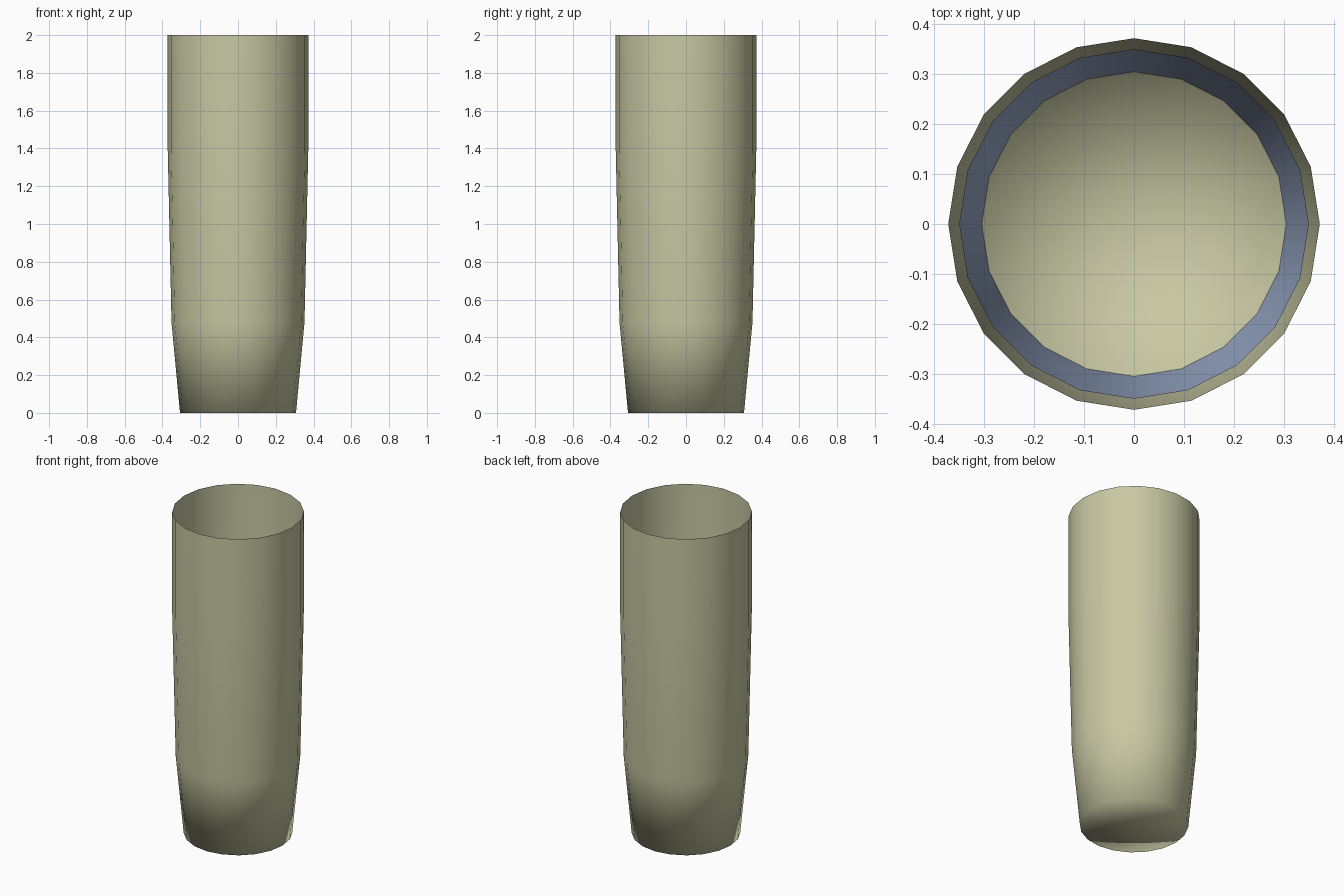
import bpy, bmesh, math

if "Cube" in bpy.data.objects:
    bpy.data.objects.remove(bpy.data.objects["Cube"])

SIDES = 20


def material(name, color):
    m = bpy.data.materials.new(name)
    m.diffuse_color = (*color, 1)
    m.use_nodes = True
    m.node_tree.nodes["Principled BSDF"].inputs["Base Color"].default_value = m.diffuse_color
    return m


def lathe(name, profile, mat, cap=False, inward=False):
    """Spin (radius, height) points into an open sheet, optionally with a fan floor."""
    bm = bmesh.new()
    rings = [[bm.verts.new((r * math.cos(2 * math.pi * i / SIDES),
                            r * math.sin(2 * math.pi * i / SIDES), z))
              for i in range(SIDES)] for r, z in profile]
    for low, high in zip(rings, rings[1:]):
        for i in range(SIDES):
            j = (i + 1) % SIDES
            quad = [low[i], low[j], high[j], high[i]]
            bm.faces.new(quad[::-1] if inward else quad)
    if cap:
        centre = bm.verts.new((0, 0, profile[0][1]))
        for i in range(SIDES):
            bm.faces.new([rings[0][(i + 1) % SIDES], rings[0][i], centre])
    for f in bm.faces:
        f.smooth = True
    mesh = bpy.data.meshes.new(name)
    bm.to_mesh(mesh)
    bm.free()
    mesh.materials.append(mat)
    obj = bpy.data.objects.new(name, mesh)
    bpy.context.collection.objects.link(obj)
    return obj


olive = material("olive", (0.58, 0.58, 0.37))
blue = material("blue", (0.34, 0.43, 0.62))

# Thin open-topped tumbler wall with a flat floor
lathe("tumbler_body", [(0.307, 0), (0.352, 0.48), (0.372, 1.39), (0.372, 2)],
      olive, cap=True)

# Blue lining on the inside of the tapered base
lathe("inner_base_band", [(0.305, 0.002), (0.35, 0.48)], blue, inward=True)
